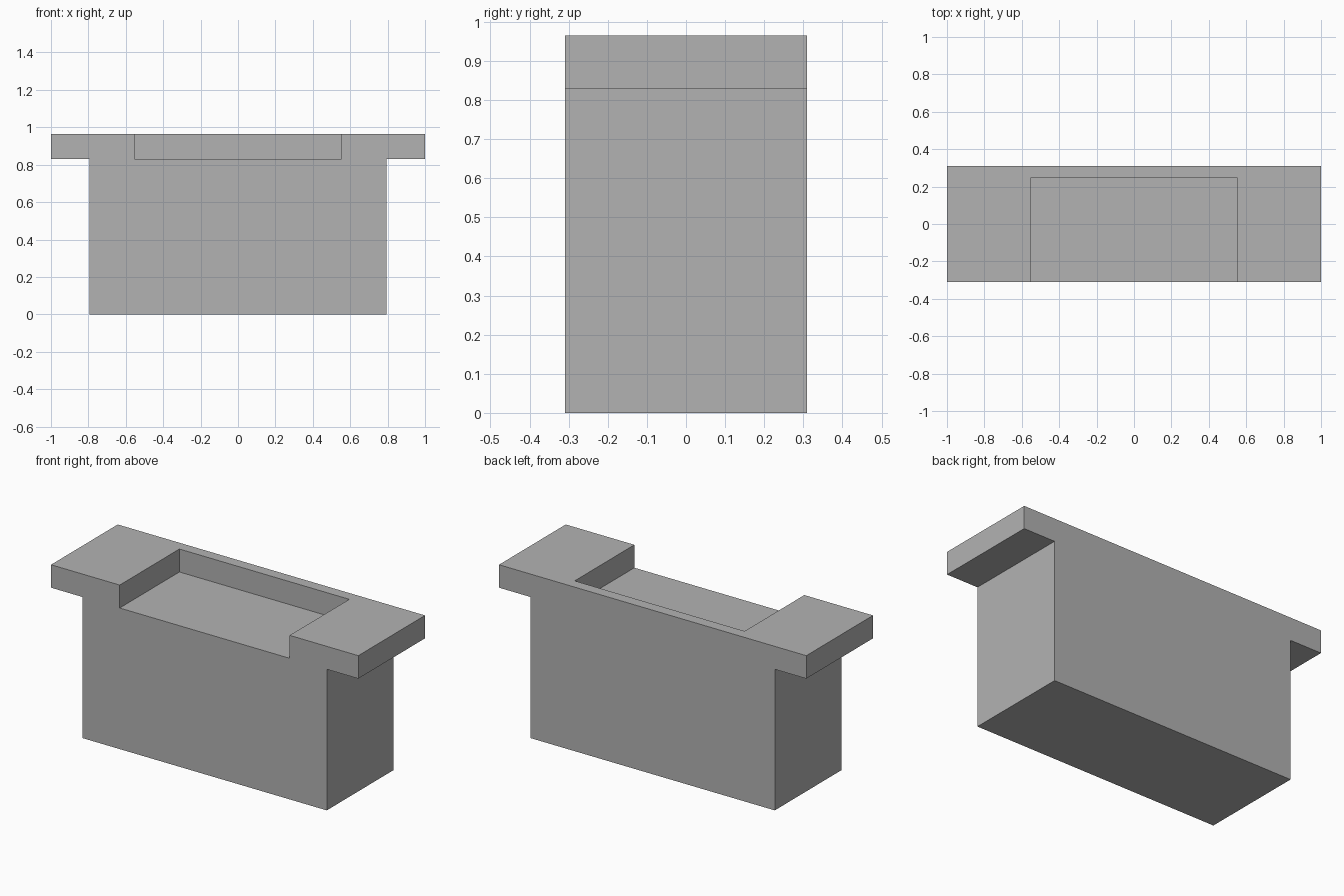
import bpy
import bmesh

cube = bpy.data.objects.get("Cube")
if cube:
    bpy.data.objects.remove(cube, do_unlink=True)

HALF_TOP, HALF_BODY, HALF_RECESS = 1.0, 0.795, 0.553
DEPTH, BACK_WALL = 0.31, 0.245
LEDGE, TOP = 0.83, 0.965

grey = bpy.data.materials.new("plain grey")
grey.use_nodes = True
color = (0.448, 0.448, 0.448, 1.0)
grey.diffuse_color = color
grey.node_tree.nodes["Principled BSDF"].inputs["Base Color"].default_value = color


def extruded(name, profile, y_front, y_back):
    """Extrude an x-z profile from y_front to y_back."""
    bm = bmesh.new()
    face = bm.faces.new([bm.verts.new((x, y_front, z)) for x, z in profile])
    result = bmesh.ops.extrude_face_region(bm, geom=[face])
    moved = [v for v in result["geom"] if isinstance(v, bmesh.types.BMVert)]
    bmesh.ops.translate(bm, verts=moved, vec=(0, y_back - y_front, 0))
    bmesh.ops.recalc_face_normals(bm, faces=bm.faces)
    mesh = bpy.data.meshes.new(name)
    bm.to_mesh(mesh)
    bm.free()
    mesh.materials.append(grey)
    obj = bpy.data.objects.new(name, mesh)
    bpy.context.collection.objects.link(obj)
    return obj


# T-shaped block with overhanging ends
right_half = [(HALF_BODY, 0), (HALF_BODY, LEDGE), (HALF_TOP, LEDGE), (HALF_TOP, TOP)]
left_half = [(-x, z) for x, z in reversed(right_half)]
block = extruded("t_block", right_half + left_half, -DEPTH, DEPTH)

# Recess in the top, open to the front
recess = [(-HALF_RECESS, LEDGE), (HALF_RECESS, LEDGE),
          (HALF_RECESS, TOP + 0.2), (-HALF_RECESS, TOP + 0.2)]
cutter = extruded("recess_cutter", recess, -DEPTH - 0.2, BACK_WALL)
cutter.hide_render = True

cut = block.modifiers.new("recess", "BOOLEAN")
cut.operation = "DIFFERENCE"
cut.solver = "EXACT"
cut.object = cutter
bpy.context.view_layer.objects.active = block
bpy.ops.object.modifier_apply(modifier=cut.name)
bpy.data.objects.remove(cutter, do_unlink=True)
